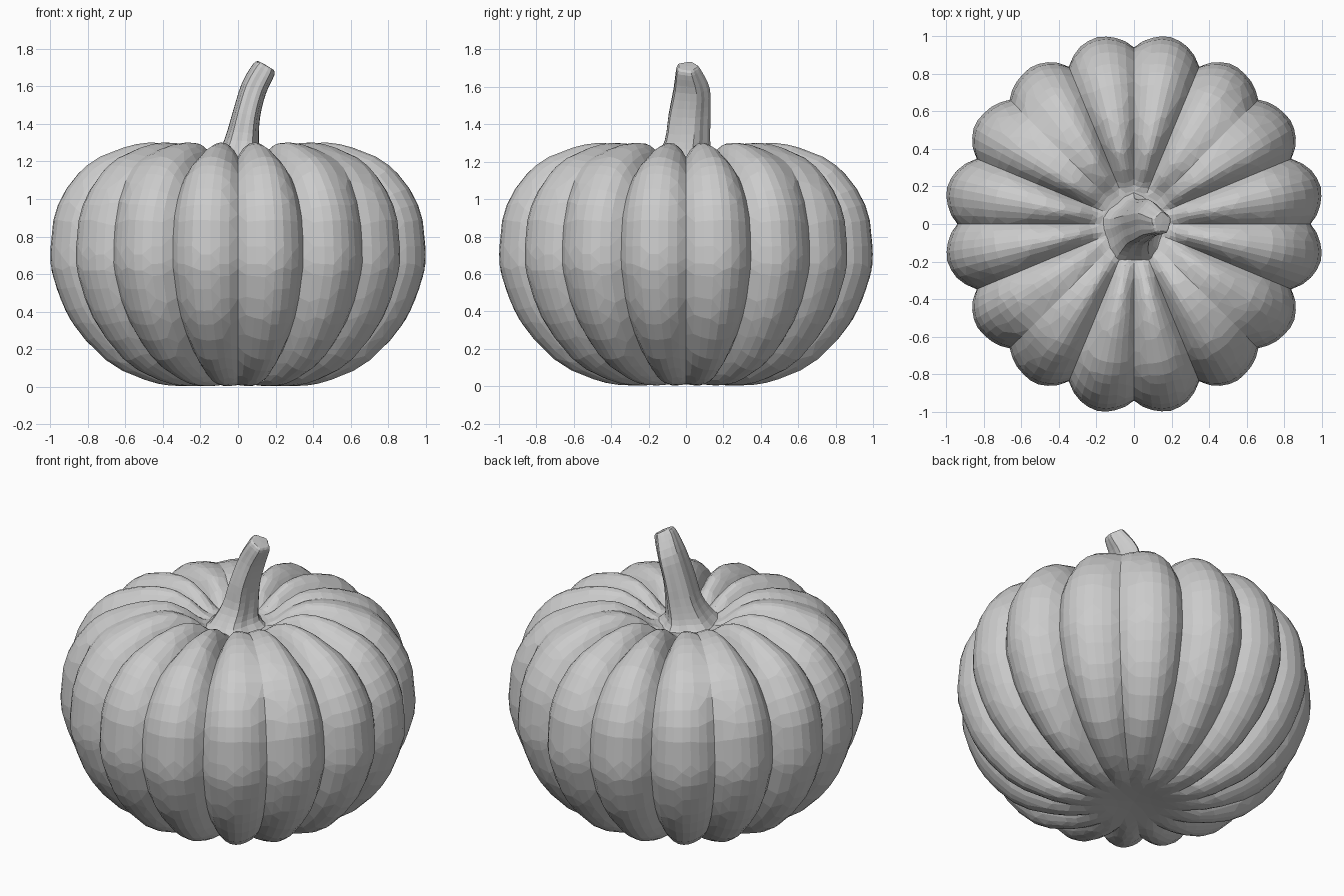
import bpy, bmesh
from math import sin, cos, pi, radians, hypot
from mathutils import Vector

if "Cube" in bpy.data.objects:
    bpy.data.objects.remove(bpy.data.objects["Cube"])


def spline(pts, steps):
    """Catmull-Rom samples through a list of tuples of any length."""
    p = [pts[0]] + list(pts) + [pts[-1]]
    out = []
    for i in range(1, len(p) - 2):
        for k in range(steps):
            t = k / steps
            out.append(tuple(
                0.5 * (2 * b + (c - a) * t + (2 * a - 5 * b + 4 * c - d) * t ** 2
                       + (3 * b - a - 3 * c + d) * t ** 3)
                for a, b, c, d in zip(*p[i - 1:i + 3])))
    out.append(tuple(pts[-1]))
    return out


def loft(name, rings, bottom, top):
    """Skin closed rings of points and fan both ends to a pole."""
    bm = bmesh.new()
    vr = [[bm.verts.new(c) for c in ring] for ring in rings]
    n = len(vr[0])
    lo, hi = bm.verts.new(bottom), bm.verts.new(top)
    for j in range(n):
        k = (j + 1) % n
        for a, b in zip(vr, vr[1:]):
            bm.faces.new((a[j], a[k], b[k], b[j]))
        bm.faces.new((lo, vr[0][k], vr[0][j]))
        bm.faces.new((hi, vr[-1][j], vr[-1][k]))
    bmesh.ops.recalc_face_normals(bm, faces=bm.faces)
    me = bpy.data.meshes.new(name)
    bm.to_mesh(me)
    bm.free()
    ob = bpy.data.objects.new(name, me)
    bpy.context.collection.objects.link(ob)
    return ob


def fade(x, a, b):
    t = min(1, max(0, (x - a) / (b - a)))
    return t * t * (3 - 2 * t)


# Pumpkin body: lobe profile (radius, height) from the base to the hollow top
profile = spline([(0.1, 0.02), (0.3, 0.004), (0.48, 0.03), (0.7, 0.13),
                  (0.89, 0.33), (0.99, 0.55), (1.015, 0.72), (0.975, 0.97),
                  (0.82, 1.18), (0.6, 1.28), (0.42, 1.3), (0.3, 1.26),
                  (0.2, 1.19), (0.1, 1.17)], 4)
SEG = 128
# Groove depths from an axis to the diagonal, mirrored around the body
DEPTH = [0.075, 0.1, 0.06, 0.1]

rings = []
for i, (r, z) in enumerate(profile):
    a, b = profile[max(i - 1, 0)], profile[min(i + 1, len(profile) - 1)]
    tr, tz = b[0] - a[0], b[1] - a[1]
    length = hypot(tr, tz)
    nr, nz = tz / length, -tr / length
    ring = []
    for j in range(SEG):
        th = 2 * pi * j / SEG
        k = round(j / 8) % 4
        cut = DEPTH[k] * (1 - abs(sin(8 * th)) ** 0.8)
        w = fade(r, 0.14, 0.4) if z > 0.7 else fade(r, 0.15, 0.75)
        if k == 2:                      # diagonal grooves fade out near the top
            w *= 1 - 0.7 * fade(z, 0.9, 1.25)
        rr = r - nr * cut * w
        rr *= 1 - 0.02 * sin(2 * th) ** 2 * fade(r, 0.5, 1)
        zz = z - nz * cut * w
        ring.append((rr * cos(th), rr * sin(th), zz))
    rings.append(ring)
body = loft("pumpkin_body", rings, (0, 0, 0.025), (0, 0, 1.17))
dec = body.modifiers.new("facets", 'DECIMATE')
dec.ratio = 0.4

# Stem: centre x, y, z, half widths x, y, tilt in degrees
stem_path = spline([(0.0, -0.03, 1.15, 0.2, 0.21, 0),
                    (0.0, -0.025, 1.21, 0.125, 0.155, 0),
                    (0.02, 0.0, 1.31, 0.09, 0.12, 4),
                    (0.045, 0.012, 1.45, 0.072, 0.11, 12),
                    (0.085, 0.025, 1.59, 0.068, 0.095, 24),
                    (0.138, 0.01, 1.69, 0.062, 0.065, 30),
                    (0.15, 0.01, 1.71, 0.045, 0.05, 30)], 3)
rings = []
for x, y, z, rx, ry, tilt in stem_path:
    t = radians(tilt)
    ring = []
    for j in range(20):
        th = 2 * pi * j / 20
        m = 1 + 0.08 * cos(5 * th + pi / 2 + pi)
        u, v = rx * m * cos(th), ry * m * sin(th)
        ring.append(Vector((x + u * cos(t), y + v, z - u * sin(t))))
    rings.append(ring)
loft("stem", rings, (0, -0.03, 1.12), (0.15, 0.01, 1.712))
